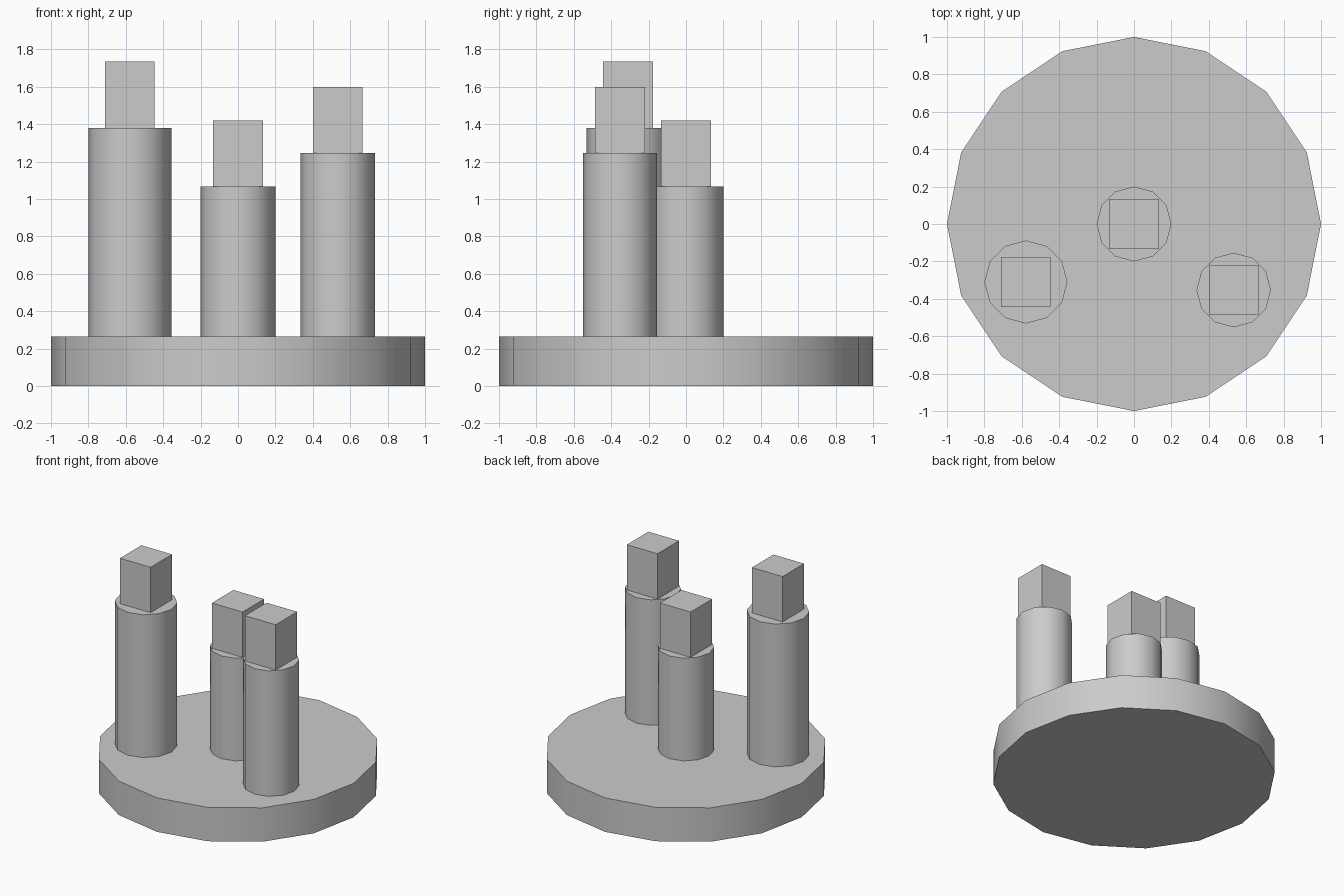
import bpy
from math import radians

if "Cube" in bpy.data.objects:
    bpy.data.objects.remove(bpy.data.objects["Cube"])

BASE_TOP = 0.265
BOX = 0.265


def cylinder(name, x, y, z0, z1, r, sides):
    bpy.ops.mesh.primitive_cylinder_add(vertices=sides, radius=r, depth=z1 - z0,
                                        location=(x, y, (z0 + z1) / 2))
    ob = bpy.context.object
    ob.name = name
    bpy.ops.object.shade_smooth_by_angle(angle=radians(40))


def box(name, x, y, z0, z1, width):
    bpy.ops.mesh.primitive_cube_add(size=1, location=(x, y, (z0 + z1) / 2))
    ob = bpy.context.object
    ob.name = name
    ob.scale = (width, width, z1 - z0)
    bpy.ops.object.transform_apply(location=False, rotation=False, scale=True)


# Round base plate
cylinder("base_plate", 0, 0, 0, BASE_TOP, 1.0, 16)

# Three columns, each topped with a square block: name, x, y, radius, column top
for name, x, y, r, top in (("left", -0.578, -0.31, 0.222, 1.38),
                           ("middle", 0, 0, 0.2, 1.067),
                           ("right", 0.533, -0.353, 0.199, 1.245)):
    cylinder(name + "_column", x, y, BASE_TOP, top, r, 12)
    box(name + "_block", x, y, top, top + 0.354, BOX)
